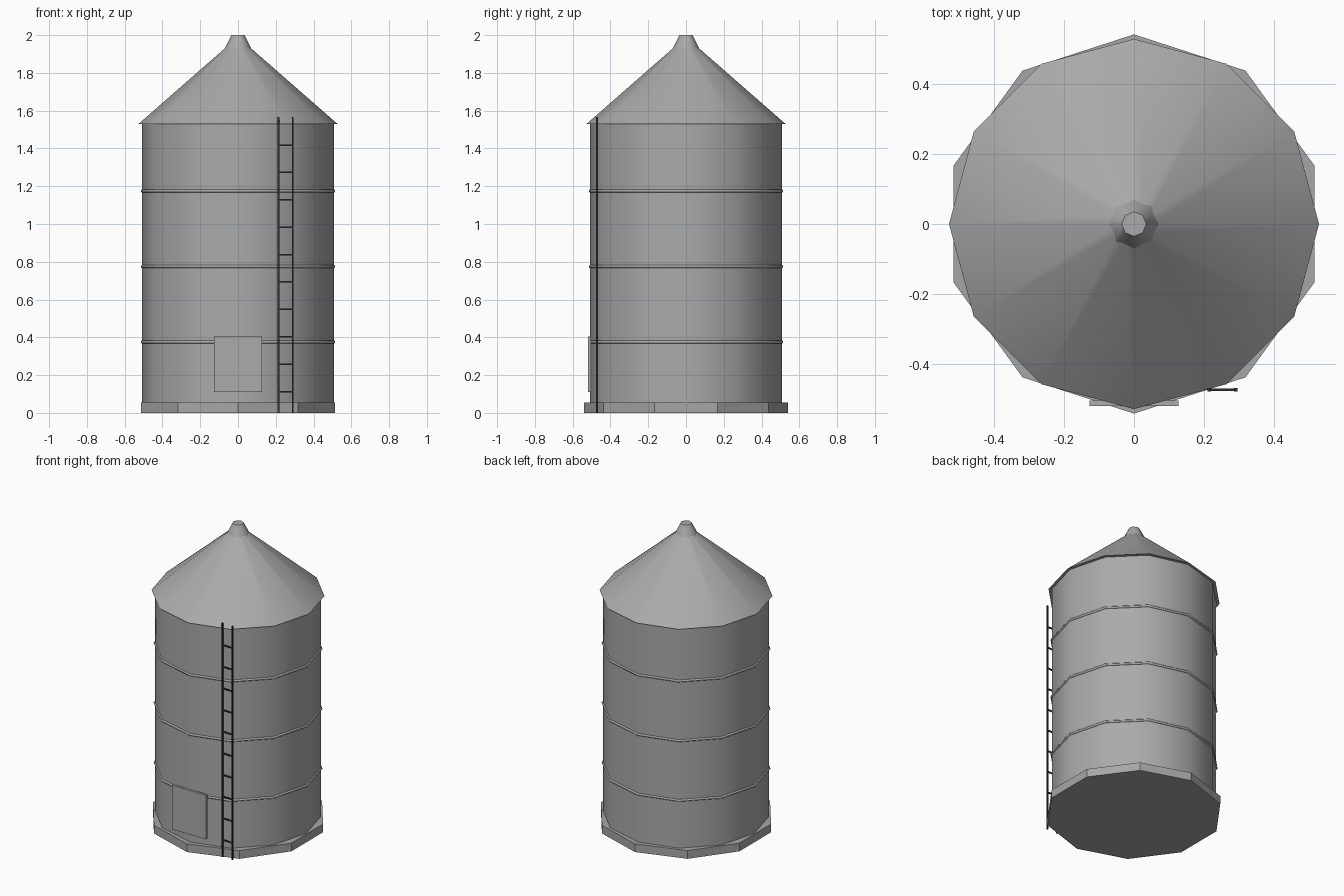
import bpy
import math

cube = bpy.data.objects.get("Cube")
if cube:
    bpy.data.objects.remove(cube, do_unlink=True)


def material(name, value):
    colour = (value, value * 1.01, value, 1)
    mat = bpy.data.materials.new(name)
    mat.use_nodes = True
    mat.diffuse_color = colour
    bsdf = next(n for n in mat.node_tree.nodes if n.type == "BSDF_PRINCIPLED")
    bsdf.inputs["Base Color"].default_value = colour
    return mat


metal = material("galvanised grey", 0.40)
concrete = material("concrete grey", 0.38)
dark = material("dark steel", 0.03)


def finish(name, mat, smooth=None):
    obj = bpy.context.object
    obj.name = name
    obj.data.materials.append(mat)
    if smooth:
        bpy.ops.object.shade_smooth_by_angle(angle=math.radians(smooth))
    return obj


def frustum(name, sides, r_low, r_high, z_low, z_high, mat, smooth=None):
    bpy.ops.mesh.primitive_cone_add(
        vertices=sides, radius1=r_low, radius2=r_high, depth=z_high - z_low,
        location=(0, 0, (z_low + z_high) / 2))
    return finish(name, mat, smooth)


def box(name, centre, size, mat):
    bpy.ops.mesh.primitive_cube_add(size=1, location=centre)
    bpy.context.object.scale = size
    bpy.ops.object.transform_apply(location=False, rotation=False, scale=True)
    return finish(name, mat)


# Foundation, wall, roof and vent cap
frustum("foundation", 10, 0.54, 0.54, 0, 0.055, concrete)
frustum("wall", 12, 0.507, 0.507, 0.05, 1.535, metal, 40)
frustum("roof", 12, 0.527, 0.05, 1.53, 1.947, metal, 40)
frustum("vent_cap", 8, 0.075, 0.035, 1.92, 2.0, metal, 50)

# Stiffening rings around the wall
for i in range(3):
    bpy.ops.mesh.primitive_torus_add(
        major_segments=12, minor_segments=6, major_radius=0.507,
        minor_radius=0.008, location=(0, 0, 0.375 + 0.4 * i))
    finish(f"ring_{i + 1}", metal, 70)

# Access hatch on the front
box("hatch", (0, -0.511, 0.258), (0.254, 0.016, 0.295), metal)

# Ladder
left, right, depth = 0.29, 0.215, -0.472
for name, x in (("left", left), ("right", right)):
    box(f"ladder_rail_{name}", (x, depth, 0.783), (0.01, 0.01, 1.566), dark)
for i in range(10):
    box(f"ladder_rung_{i + 1}", ((left + right) / 2, depth, 0.113 + 0.145 * i),
        (left - right, 0.008, 0.008), dark)
